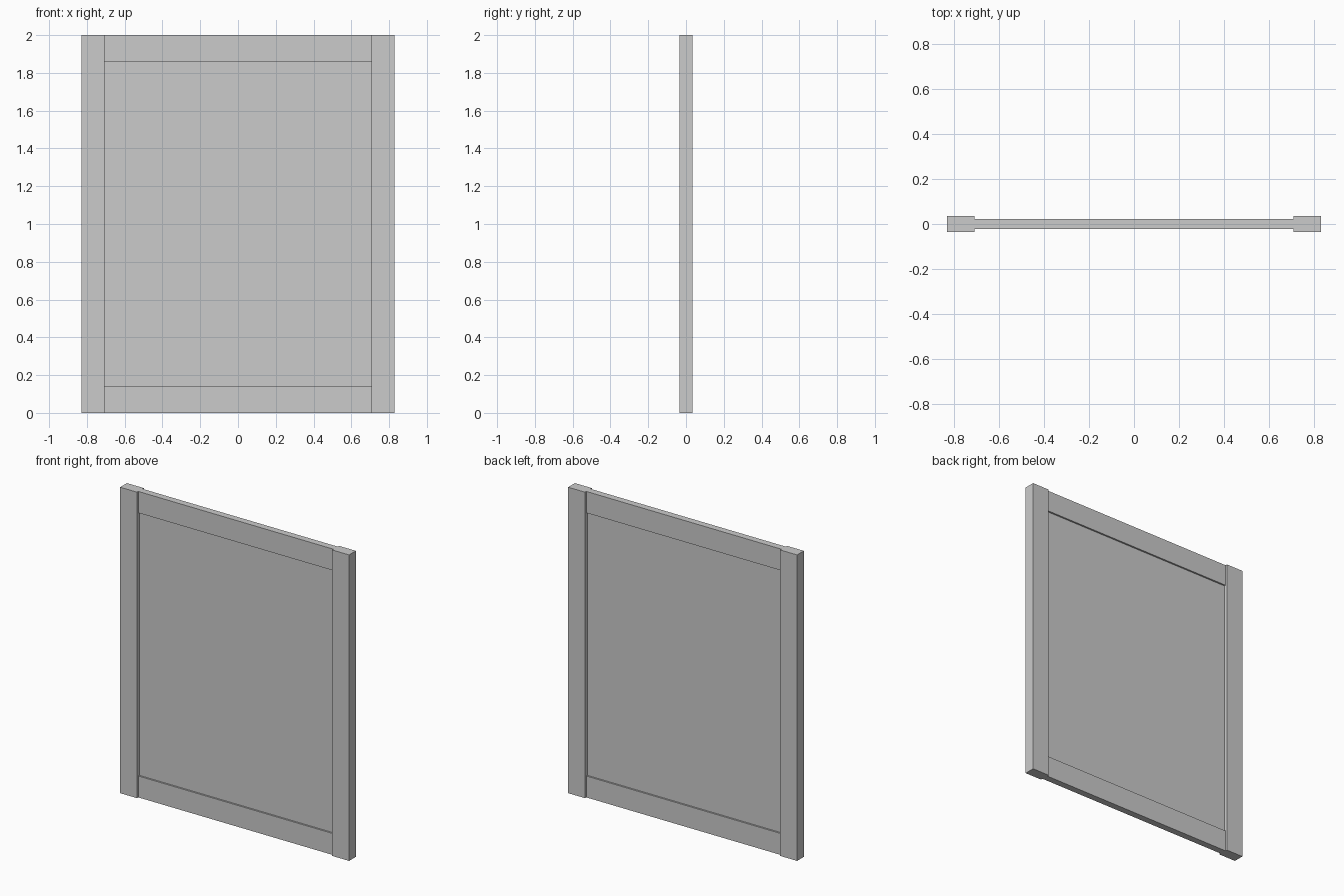
import bpy, bmesh
from mathutils import Matrix, Vector

if "Cube" in bpy.data.objects:
    bpy.data.objects.remove(bpy.data.objects["Cube"])


def box(name, lo, hi):
    """Axis-aligned box between two corners."""
    lo, hi = Vector(lo), Vector(hi)
    bm = bmesh.new()
    bmesh.ops.create_cube(bm, size=1, matrix=Matrix.Translation((lo + hi) / 2) @ Matrix.Diagonal((*(hi - lo), 1)))
    me = bpy.data.meshes.new(name)
    bm.to_mesh(me)
    bm.free()
    ob = bpy.data.objects.new(name, me)
    bpy.context.collection.objects.link(ob)
    return ob


HALF_W, INNER, HEIGHT, RAIL = 0.828, 0.706, 2.0, 0.14
POST_D, RAIL_D, PANEL_D = 0.035, 0.022, 0.011  # half depths

# Side posts, thickest part of the frame
for side, x0, x1 in (("left", -HALF_W, -INNER), ("right", INNER, HALF_W)):
    box(side + "_post", (x0, -POST_D, 0), (x1, POST_D, HEIGHT))

# Bottom and top rails between the posts
for side, z0, z1 in (("bottom", 0, RAIL), ("top", HEIGHT - RAIL, HEIGHT)):
    box(side + "_rail", (-INNER, -RAIL_D, z0), (INNER, RAIL_D, z1))

# Recessed infill panel
box("panel", (-INNER, -PANEL_D, RAIL), (INNER, PANEL_D, HEIGHT - RAIL))
